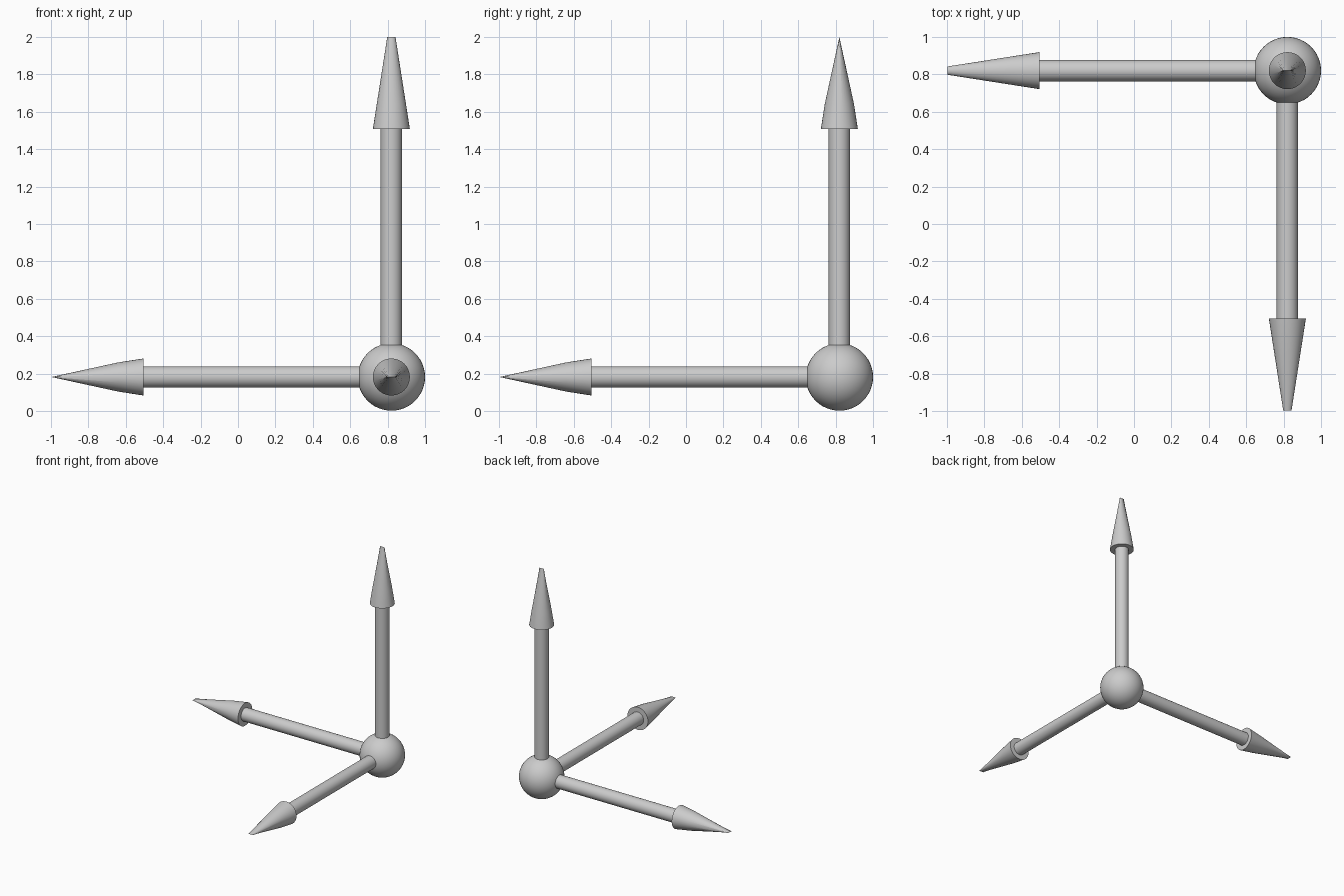
import bpy
import bmesh
from math import cos, sin, tau, radians
from mathutils import Vector, Matrix

if "Cube" in bpy.data.objects:
    bpy.data.objects.remove(bpy.data.objects["Cube"])

CENTRE = Vector((0.82, 0.82, 0.182))
SIDES = 32


def finish(bm, name, matrix):
    bmesh.ops.recalc_face_normals(bm, faces=bm.faces)
    mesh = bpy.data.meshes.new(name)
    bm.to_mesh(mesh)
    bm.free()
    obj = bpy.data.objects.new(name, mesh)
    bpy.context.collection.objects.link(obj)
    obj.matrix_world = matrix
    bpy.ops.object.select_all(action='DESELECT')
    obj.select_set(True)
    bpy.context.view_layer.objects.active = obj
    bpy.ops.object.shade_smooth_by_angle(angle=radians(35))


def loft(name, rings, matrix):
    """Skin elliptical rings given as (height, x radius, y radius)."""
    bm = bmesh.new()
    loops = [[bm.verts.new((rx * cos(tau * i / SIDES), ry * sin(tau * i / SIDES), h))
              for i in range(SIDES)] for h, rx, ry in rings]
    for a, b in zip(loops, loops[1:]):
        for i in range(SIDES):
            j = (i + 1) % SIDES
            bm.faces.new((a[i], a[j], b[j], b[i]))
    bm.faces.new(loops[0][::-1])
    if rings[-1][2] > 0:
        bm.faces.new(loops[-1])
    bmesh.ops.remove_doubles(bm, verts=bm.verts, dist=0.00001)
    finish(bm, name, matrix)


# Ball at the shared origin
bm = bmesh.new()
bmesh.ops.create_uvsphere(bm, u_segments=48, v_segments=24, radius=0.18)
finish(bm, "corner_ball", Matrix.Translation(CENTRE))

# Three arrows: pointing direction and direction of the narrow chisel tip
arrows = {
    "x": (Vector((-1, 0, 0)), Vector((0, 1, 0))),
    "y": (Vector((0, -1, 0)), Vector((1, 0, 0))),
    "z": (Vector((0, 0, 1)), Vector((1, 0, 0))),
}
for label, (axis, edge) in arrows.items():
    side = axis.cross(edge)
    matrix = Matrix.Translation(CENTRE) @ Matrix((edge, side, axis)).transposed().to_4x4()
    # Round shaft
    loft(label + "_shaft", [(0.15, 0.057, 0.057), (1.33, 0.057, 0.057)], matrix)
    # Conical head pinched to a short edge at the tip
    loft(label + "_arrowhead",
         [(1.325, 0.099, 0.099), (1.46, 0.078, 0.078), (1.818, 0.022, 0.0)], matrix)
